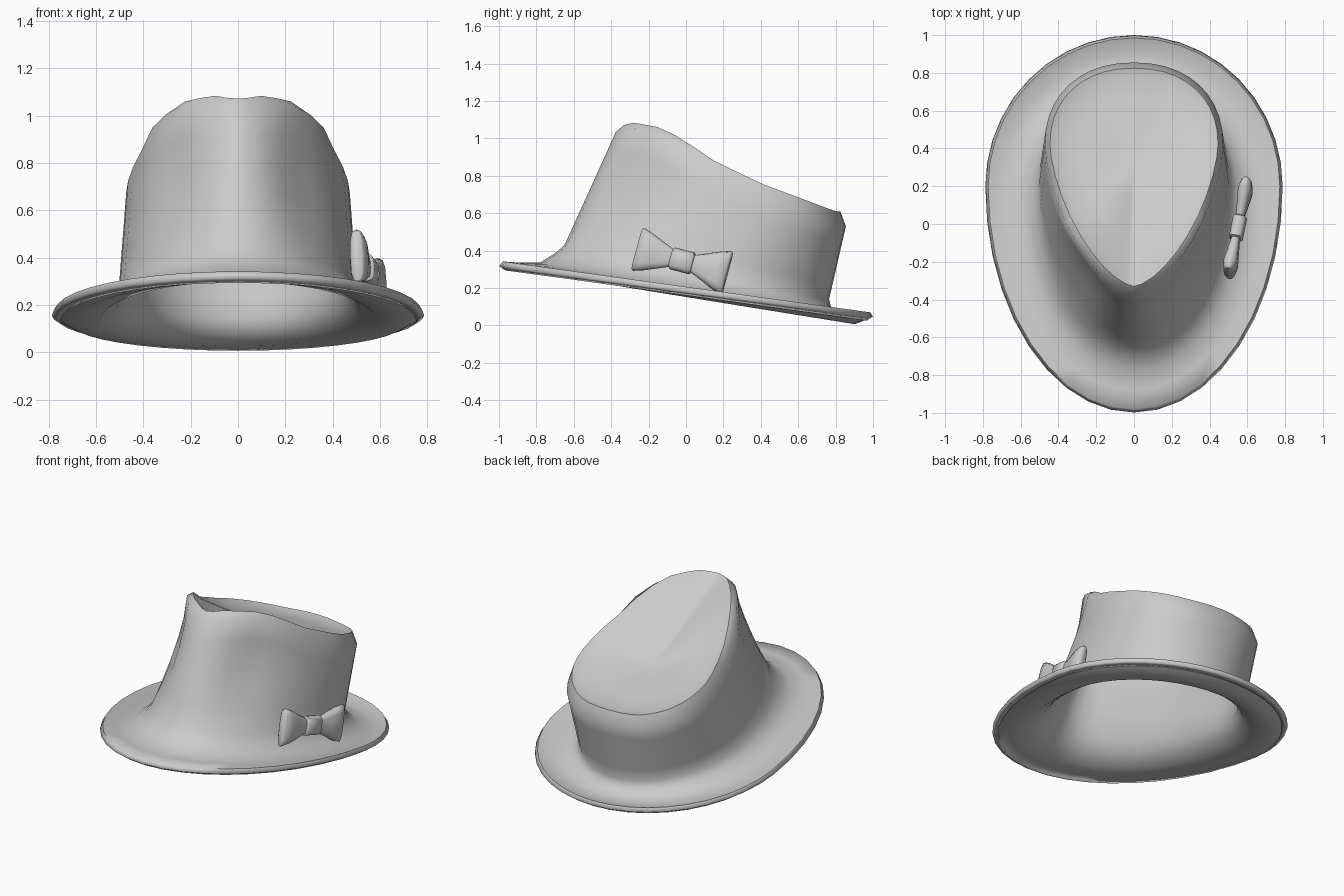
import bpy, bmesh, math
from mathutils import Vector

if "Cube" in bpy.data.objects:
    bpy.data.objects.remove(bpy.data.objects["Cube"])

N = 40


def egg(a, front, back, yc, n_front, n_back, t):
    """Point of an egg outline; t = 0 is the front, exponent 2 is elliptic, lower is pointed."""
    s, c = math.sin(t), -math.cos(t)
    n, b = (n_front, yc - front) if c < 0 else (n_back, back - yc)
    x = math.copysign(a * abs(s) ** (2 / n), s)
    y = yc + math.copysign(b * abs(c) ** (2 / n), c)
    return Vector((x, y, 0))


def ramp(points, v):
    """Piecewise linear curve."""
    for (a, za), (b, zb) in zip(points, points[1:]):
        if v <= b:
            return za + (zb - za) * max(0, (v - a) / (b - a))
    return points[-1][1]


def loft(name, rings, start=False, end=None, angle=40):
    """Skin closed rings; optional flat start cap, end cap flat (True) or fan to a point."""
    bm = bmesh.new()
    vs = [[bm.verts.new(p) for p in r] for r in rings]
    for r0, r1 in zip(vs, vs[1:]):
        k = len(r0)
        for j in range(k):
            m = (j + 1) % k
            bm.faces.new((r0[j], r0[m], r1[m], r1[j]))
    if start:
        bm.faces.new(vs[0][::-1])
    if isinstance(end, Vector):
        tip, r = bm.verts.new(end), vs[-1]
        for j in range(len(r)):
            bm.faces.new((r[j], r[(j + 1) % len(r)], tip))
    elif end:
        bm.faces.new(vs[-1])
    if start:
        bmesh.ops.recalc_face_normals(bm, faces=bm.faces)
    me = bpy.data.meshes.new(name)
    bm.to_mesh(me)
    bm.free()
    ob = bpy.data.objects.new(name, me)
    bpy.context.collection.objects.link(ob)
    bpy.ops.object.select_all(action='DESELECT')
    ob.select_set(True)
    bpy.context.view_layer.objects.active = ob
    bpy.ops.object.shade_smooth_by_angle(angle=math.radians(angle))
    return ob


angles = [2 * math.pi * j / N for j in range(N)]

# Brim: half width, front y, back y, height above the tilted plane at front and back
brim = [(.787, -.998, 1.0, -.025, -.02), (.772, -.98, .985, .003, .0),
        (.70, -.88, .90, .01, -.035), (.60, -.78, .82, .025, -.03),
        (.54, -.70, .775, .085, .0), (.505, -.65, .765, .135, .04)]
rings = []
for a, f, b, df, db in brim:
    ring = []
    for t in angles:
        p = egg(a, f, b, .2, 2, 2, t)
        p.z = .205 - .137 * p.y + df + (db - df) * (p.y - f) / (b - f)
        ring.append(p)
    rings.append(ring)

# Crown wall: from the brim root up to the teardrop shoulder, pinched at both front sides
rim_z = [(-.36, 1.065), (-.28, 1.085), (-.15, 1.06), (0, .99), (.1, .905),
         (.4, .76), (.6, .685), (.8, .61)]
base = rings[-1]
shoulder = []
for t in angles:
    p = egg(.472, -.375, .855, .42, 1.6, 2.2, t)
    p.z = ramp(rim_z, p.y) - (.03 if p.y < 0 else .03 + .05 * min(1, p.y / .5))
    shoulder.append(p)
for f in (.2, .4, .6, .8, 1):
    ring = []
    for t, p, q in zip(angles, base, shoulder):
        v = p.lerp(q, f)
        side = min(t, 2 * math.pi - t)
        dent = .05 * math.sin(math.pi * f) * math.exp(-((side - .65) / .3) ** 2)
        ring.append(v - Vector((math.sin(t), -math.cos(t), 0)) * dent)
    rings.append(ring)

# Crown rim and sunken top
rim = []
for t in angles:
    p = egg(.445, -.33, .825, .42, 1.55, 2.2, t)
    p.z = ramp(rim_z, p.y)
    rim.append(p)
rings.append(rim)
centre = Vector((0, .32, .72))
for f in (.1, .35, .7):
    rings.append([p.lerp(centre, f) - Vector((0, 0, .02 * (1 - f))) for p in rim])

hat = loft("hat_brim_and_crown", rings, end=centre, angle=60)
mod = hat.modifiers.new("felt_thickness", 'SOLIDIFY')
mod.thickness = .04
mod.offset = -1

# Bow on the right side, in its own tilted axes: along, up, outward
mid = Vector((.55, -.02, .345))
U = Vector((.19, .95, -.25)).normalized()
W = U.cross(Vector((-.03, .26, .96))).normalized()
V = W.cross(U)


def bow_ring(u, h, w, k=12, n=3):
    pts = []
    for j in range(k):
        a = 2 * math.pi * j / k
        c, s = math.cos(a), math.sin(a)
        pts.append(mid + U * u + V * math.copysign(h * abs(c) ** (2 / n), c)
                   + W * math.copysign(w * abs(s) ** (2 / n), s))
    return pts


wing = [(.03, .04, .022), (.07, .052, .024), (.15, .085, .034),
        (.20, .105, .040), (.245, .118, .030), (.255, .112, .018)]
for name, s in (("bow_wing_back", 1), ("bow_wing_front", -1)):
    loft(name, [bow_ring(s * u, h, w) for u, h, w in wing], True, True, 50)
knot = [(-.062, .05, .03), (-.055, .06, .038), (.055, .06, .038), (.062, .05, .03)]
loft("bow_knot", [bow_ring(*k) for k in knot], True, True, 50)
